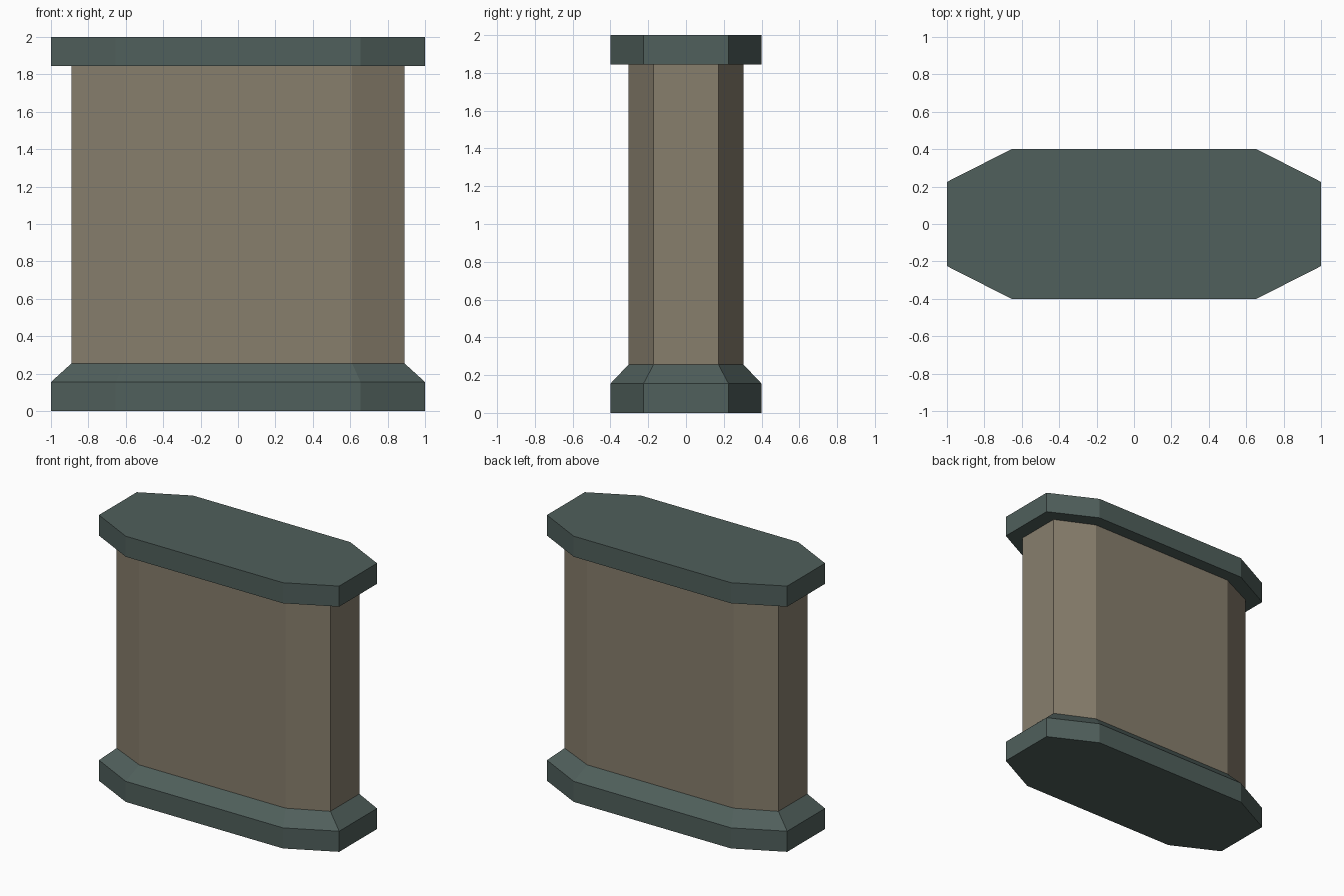
import bpy, bmesh

if "Cube" in bpy.data.objects:
    bpy.data.objects.remove(bpy.data.objects["Cube"])

def material(name, rgb):
    m = bpy.data.materials.new(name)
    m.diffuse_color = (*rgb, 1)
    m.use_nodes = True
    m.node_tree.nodes["Principled BSDF"].inputs["Base Color"].default_value = m.diffuse_color
    return m

green = material("dark grey green", (0.080, 0.115, 0.106))
tan = material("stone tan", (0.245, 0.209, 0.152))

# Octagonal outlines: half width, half depth, corner x, corner y
OUTER = (1.0, 0.4, 0.655, 0.225)
INNER = (0.89, 0.305, 0.61, 0.172)

def outline(o):
    w, d, cx, cy = o
    return [(w, -cy), (w, cy), (cx, d), (-cx, d),
            (-w, cy), (-w, -cy), (-cx, -d), (cx, -d)]

def loft(name, levels, mat, bottom=False, top=False):
    bm = bmesh.new()
    rings = [[bm.verts.new((x, y, z)) for x, y in outline(o)] for o, z in levels]
    for a, b in zip(rings, rings[1:]):
        for i in range(8):
            j = (i + 1) % 8
            bm.faces.new((a[i], a[j], b[j], b[i]))
    if bottom:
        bm.faces.new(rings[0][::-1])
    if top:
        bm.faces.new(rings[-1])
    me = bpy.data.meshes.new(name)
    bm.to_mesh(me)
    bm.free()
    me.materials.append(mat)
    ob = bpy.data.objects.new(name, me)
    bpy.context.collection.objects.link(ob)

# Plinth with sloped shoulder
loft("base_plinth", [(OUTER, 0), (OUTER, 0.155), (INNER, 0.255)], green, bottom=True)
# Main column body
loft("pillar_shaft", [(INNER, 0.255), (INNER, 1.845)], tan)
# Overhanging cap slab
loft("top_cap", [(INNER, 1.845), (OUTER, 1.845), (OUTER, 2)], green, top=True)
